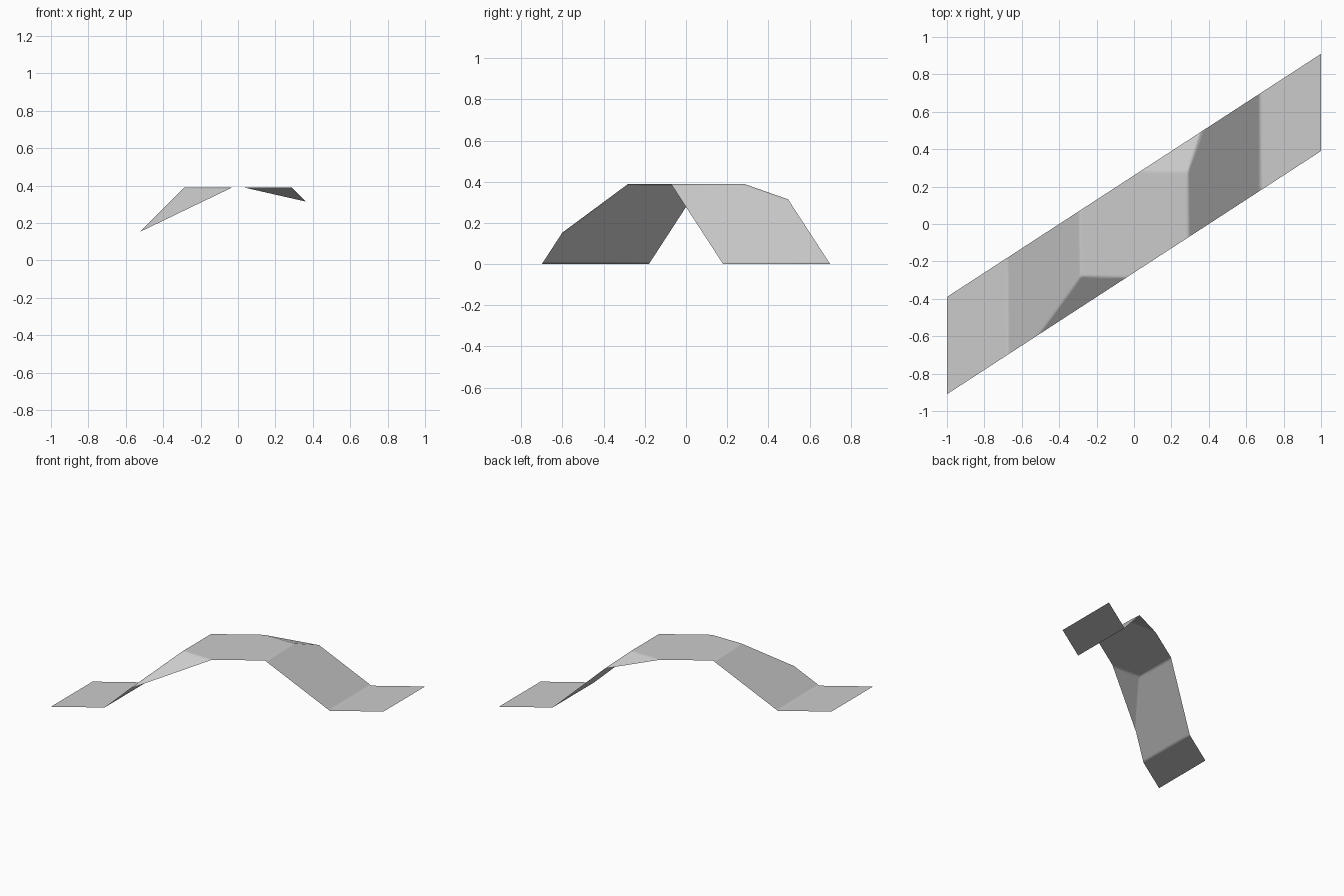
import bpy, bmesh
from mathutils import Vector

cube = bpy.data.objects.get("Cube")
if cube:
    bpy.data.objects.remove(cube, do_unlink=True)

HEIGHT, TOP_X, TOP_Y = 0.39, 0.287, 0.28    # flat crown
FRONT, BACK = 0.74, 0.35                    # slopes of the front and back flanks
SHEAR, HALF = 0.65, 0.26                    # diagonal strip outline
SOFT = 0.012                                # half width of the soft creases


def height(x, y):
    drop = max(0, abs(x) - TOP_X, FRONT * (-y - TOP_Y), BACK * (y - TOP_Y))
    return max(0, HEIGHT - drop)


# Diagonal strip
bm = bmesh.new()
outline = [(-1, -HALF), (1, -HALF), (1, HALF), (-1, HALF)]
bm.faces.new([bm.verts.new((x, SHEAR * x + t, 0)) for x, t in outline])

# Crease lines: point on the line and its normal
creases = []
for side in (-1, 1):
    creases.append(((0, side * TOP_Y, 0), (0, 1, 0)))
    for x in (TOP_X, TOP_X + HEIGHT):
        creases.append(((side * x, 0, 0), (1, 0, 0)))
creases.append(((-TOP_X, -TOP_Y, 0), (1, -FRONT, 0)))
creases.append(((TOP_X, TOP_Y, 0), (1, -BACK, 0)))

# Cut each crease with a support loop on both sides, so shading blends only there
for point, normal in creases:
    normal = Vector(normal).normalized()
    for offset in (-SOFT, 0, SOFT):
        bmesh.ops.bisect_plane(bm, geom=bm.verts[:] + bm.edges[:] + bm.faces[:],
                               dist=0.0001, plane_co=Vector(point) + normal * offset,
                               plane_no=normal)
bmesh.ops.remove_doubles(bm, verts=bm.verts[:], dist=0.0005)

# Raise the strip over the hill
for v in bm.verts:
    v.co.z = height(v.co.x, v.co.y)
bm.normal_update()
for f in bm.faces:
    f.smooth = True

mesh = bpy.data.meshes.new("ramp_sheet")
bm.to_mesh(mesh)
bm.free()
ramp = bpy.data.objects.new("ramp_sheet", mesh)
bpy.context.collection.objects.link(ramp)

# Plain grey
grey = bpy.data.materials.new("light_grey")
grey.use_nodes = True
colour = (0.6, 0.6, 0.6, 1)
grey.diffuse_color = colour
grey.node_tree.nodes["Principled BSDF"].inputs["Base Color"].default_value = colour
mesh.materials.append(grey)
